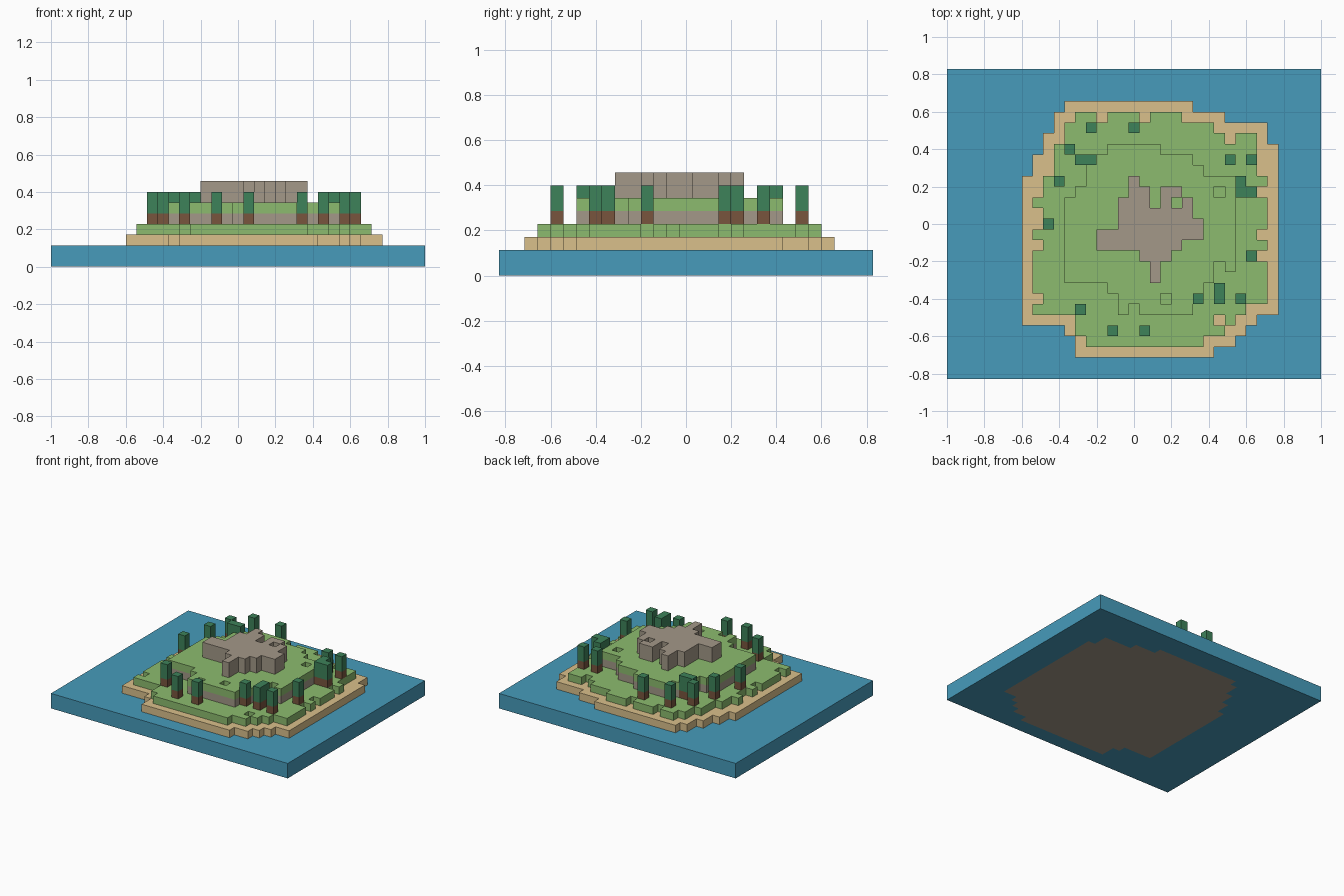
import bpy, bmesh
from mathutils import Vector

if "Cube" in bpy.data.objects:
    bpy.data.objects.remove(bpy.data.objects["Cube"])

NX, NY = 35, 29          # blocks across the sea slab
S = 2 / NX               # block size


def terrace(row, bands, notches=()):
    """Block columns of a stepped terrace, from (row count, first, last) bands."""
    cells = set()
    for count, first, last in bands:
        for j in range(row, row + count):
            cells.update((i, j) for i in range(first, last + 1))
        row += count
    return cells - set(notches)


def material(name, colour):
    mat = bpy.data.materials.new(name)
    mat.use_nodes = True
    rgba = (*colour, 1)
    mat.diffuse_color = rgba
    mat.node_tree.nodes["Principled BSDF"].inputs["Base Color"].default_value = rgba
    return mat


def add_face(bm, cell, axis, sign):
    """Add one outward-facing side of a block."""
    u, v = (axis + 1) % 3, (axis + 2) % 3
    corners = []
    for a, b in ((0, 0), (1, 0), (1, 1), (0, 1)):
        p = Vector(cell)
        p[axis] += sign > 0
        p[u] += a
        p[v] += b
        corners.append(bm.verts.new((p - Vector((NX / 2, NY / 2, 0))) * S))
    bm.faces.new(corners if sign > 0 else corners[::-1])


def build_part(name, mat, blocks, filled):
    """Make one object from blocks, with only their exposed sides."""
    bm = bmesh.new()
    for cell in blocks:
        for axis in range(3):
            for sign in (-1, 1):
                side = list(cell)
                side[axis] += sign
                if tuple(side) not in filled:
                    add_face(bm, cell, axis, sign)
    bmesh.ops.remove_doubles(bm, verts=bm.verts, dist=S / 100)
    mesh = bpy.data.meshes.new(name)
    bm.to_mesh(mesh)
    bm.free()
    mesh.materials.append(mat)
    bpy.context.collection.objects.link(bpy.data.objects.new(name, mesh))


# Beach
beach = terrace(2, [
    (1, 12, 24), (1, 12, 26), (1, 11, 27), (1, 7, 28), (13, 7, 30), (2, 8, 30),
    (1, 9, 30), (1, 9, 29), (1, 10, 29), (1, 10, 25), (1, 11, 22)])

# Lower meadow
meadow = terrace(3, [
    (1, 13, 23), (1, 12, 25), (1, 12, 26), (1, 8, 27), (10, 8, 29), (1, 9, 28),
    (1, 9, 29), (3, 10, 28), (1, 11, 28), (1, 11, 24), (1, 12, 21)],
    [(8, 7), (8, 12), (8, 14), (8, 15), (29, 11), (29, 13), (25, 5), (26, 22),
     (14, 24), (18, 24)])

# Plateau of rock with grass on top
plateau = terrace(6, [
    (2, 16, 22), (1, 15, 23), (1, 11, 24), (7, 11, 26), (1, 12, 26),
    (1, 13, 26), (1, 13, 23), (1, 14, 22), (1, 15, 19)],
    [(17, 6), (20, 7), (25, 10), (25, 17)])

# Summit
summit = terrace(9, [
    (2, 19, 19), (1, 18, 20), (1, 14, 21), (1, 14, 23), (1, 16, 23),
    (2, 16, 22), (1, 17, 21), (1, 17, 17)],
    [(19, 16), (21, 16), (19, 17)])

# Trees around the plateau
trees = [(13, 23), (17, 23), (11, 21), (12, 20), (13, 20), (26, 20), (28, 20),
         (10, 18), (27, 18), (27, 17), (28, 17), (9, 14), (28, 11), (25, 8),
         (23, 7), (25, 7), (27, 7), (12, 6), (15, 4), (18, 4)]

# Sea around the island
sea = terrace(0, [(NY, 0, NX - 1)], beach)

rock = material("grey rock", (0.366, 0.314, 0.246))
grass = material("meadow green", (0.262, 0.50, 0.156))
sand = material("sand", (0.70, 0.53, 0.26))
water = material("sea blue", (0.063, 0.33, 0.497))
bark = material("bark brown", (0.188, 0.089, 0.048))
leaf = material("leaf green", (0.048, 0.223, 0.102))

# Part name, material, plan, bottom layer and top layer
PARTS = [
    ("sea", water, sea, 0, 2),
    ("bedrock", rock, beach, 0, 2),
    ("beach", sand, beach, 2, 3),
    ("lower_meadow", grass, meadow, 3, 4),
    ("rock_ledge", rock, plateau, 4, 5),
    ("upper_meadow", grass, plateau, 5, 6),
    ("summit_rock", rock, summit, 6, 8),
    ("tree_trunks", bark, trees, 4, 5),
    ("tree_leaves", leaf, trees, 5, 7),
]

layout = [(name, mat, {(i, j, k) for i, j in plan for k in range(low, high)})
          for name, mat, plan, low, high in PARTS]
filled = set().union(*(blocks for _, _, blocks in layout))
for name, mat, blocks in layout:
    build_part(name, mat, blocks, filled)
